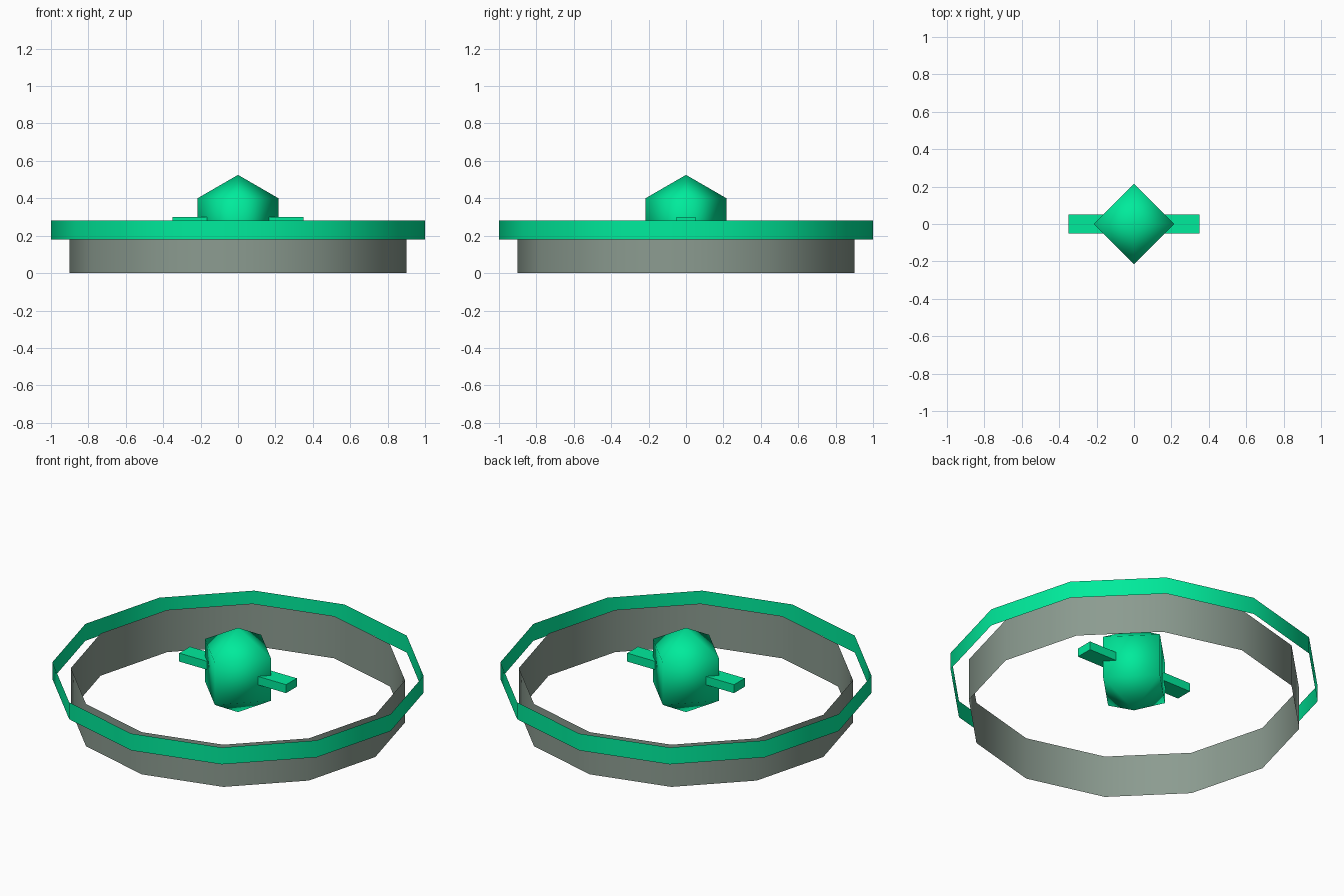
import bpy
import math

if "Cube" in bpy.data.objects:
    bpy.data.objects.remove(bpy.data.objects["Cube"])


def material(name, rgb):
    m = bpy.data.materials.new(name)
    m.diffuse_color = (*rgb, 1)
    m.use_nodes = True
    m.node_tree.nodes["Principled BSDF"].inputs["Base Color"].default_value = m.diffuse_color
    return m


green = material("green", (0.0, 0.83, 0.33))
grey = material("grey_green", (0.26, 0.33, 0.28))


def finish(name, mat, smooth):
    ob = bpy.context.object
    ob.name = name
    ob.data.materials.append(mat)
    if smooth:
        bpy.ops.object.shade_smooth()
    return ob


def band(name, radius, z0, z1, mat):
    # open twelve-sided band, vertices on the axes
    bpy.ops.mesh.primitive_cylinder_add(
        vertices=12, radius=radius, depth=z1 - z0,
        end_fill_type='NOTHING', location=(0, 0, (z0 + z1) / 2))
    finish(name, mat, True)


# Two open rings
band("base_ring", 0.9, 0.0, 0.25, grey)
band("rim_ring", 1.0, 0.18, 0.28, green)

# Floating octahedral core
r = 0.25
bpy.ops.mesh.primitive_uv_sphere_add(segments=4, ring_count=2, radius=r,
                                     location=(0, 0, 0.275))
finish("core", green, True)

# Bar through the core
bpy.ops.mesh.primitive_cube_add(size=1, location=(0, 0, 0.275))
bar = finish("cross_bar", green, False)
bar.scale = (0.7, 0.1, 0.05)
